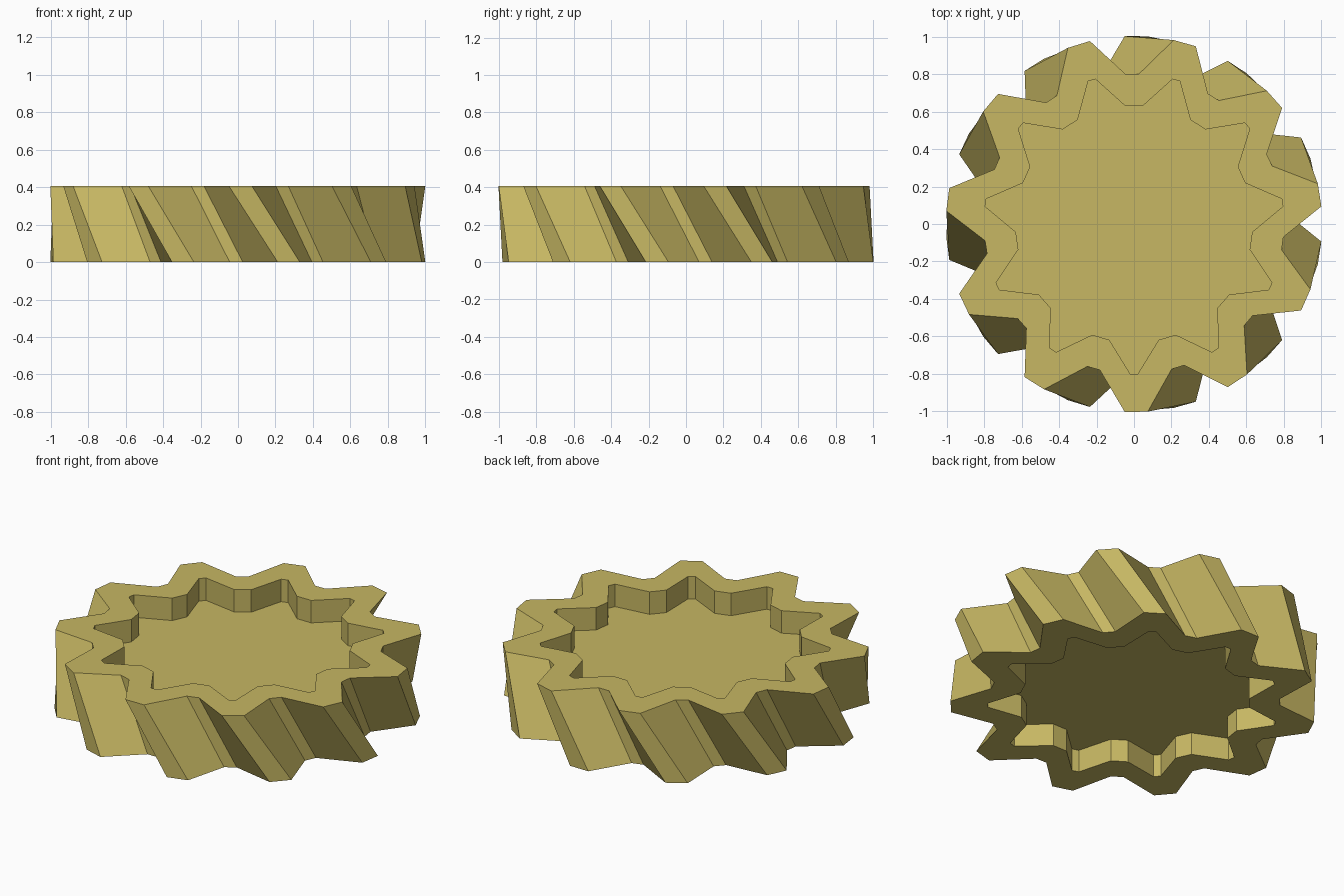
import bpy, bmesh
from math import radians, cos, sin

if "Cube" in bpy.data.objects:
    bpy.data.objects.remove(bpy.data.objects["Cube"])

TEETH = 11
STEP = 360 / TEETH
HEIGHT = 0.407
DEPTH = HEIGHT / 3          # recess depth on each side

brass = bpy.data.materials.new("dull_brass")
brass.diffuse_color = (0.57, 0.475, 0.125, 1)
brass.use_nodes = True
brass.node_tree.nodes["Principled BSDF"].inputs["Base Color"].default_value = brass.diffuse_color


def tooth_loop(bm, centre, z, tip_r, tip_half, root_r, root_half):
    """Ring of vertices: two at each tooth tip, two at each root."""
    verts = []
    for i in range(TEETH):
        a = centre + i * STEP
        for r, ang in ((tip_r, a - tip_half), (tip_r, a + tip_half),
                       (root_r, a + STEP / 2 - root_half),
                       (root_r, a + STEP / 2 + root_half)):
            t = radians(ang)
            verts.append(bm.verts.new((r * cos(t), r * sin(t), z)))
    return verts


def bridge(bm, a, b):
    n = len(a)
    for i in range(n):
        j = (i + 1) % n
        bm.faces.new((a[i], a[j], b[j], b[i]))


OUTER = (1.004, 3.5, 0.80, 2.5)
INNER = (0.80, 1.45, 0.632, 4.3)

bm = bmesh.new()
# floor, recess wall and rim from the top, skewed teeth, then the underside
loops = [
    tooth_loop(bm, STEP / 4, HEIGHT - DEPTH, *INNER),
    tooth_loop(bm, STEP / 4, HEIGHT, *INNER),
    tooth_loop(bm, STEP / 2 - 7.5, HEIGHT, *OUTER),
    tooth_loop(bm, STEP / 2 + 7.5, 0, *OUTER),
    tooth_loop(bm, STEP * 3 / 4, 0, *INNER),
    tooth_loop(bm, STEP * 3 / 4, DEPTH, *INNER),
]
for a, b in zip(loops, loops[1:]):
    bridge(bm, a, b)
bm.faces.new(loops[0])
bm.faces.new(loops[-1])
bmesh.ops.recalc_face_normals(bm, faces=bm.faces)

mesh = bpy.data.meshes.new("helical_gear")
bm.to_mesh(mesh)
bm.free()
mesh.materials.append(brass)
gear = bpy.data.objects.new("helical_gear", mesh)
bpy.context.collection.objects.link(gear)
